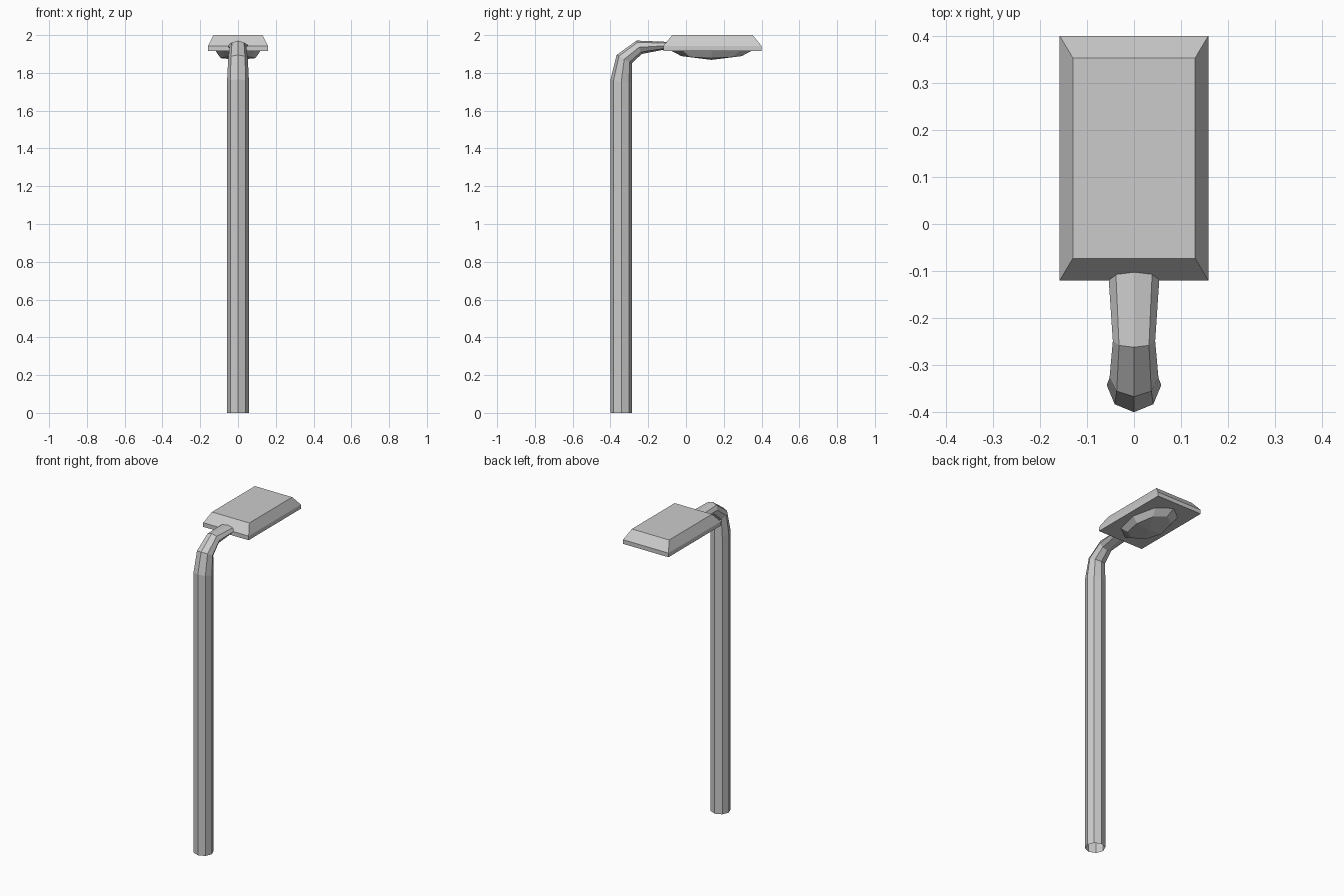
import bpy
from math import cos, sin, pi

if "Cube" in bpy.data.objects:
    bpy.data.objects.remove(bpy.data.objects["Cube"])


def loft(name, rings, cap_start=False, cap_end=False, tip=None):
    """Skin a list of equal-length vertex rings, optionally capped or closed to a tip."""
    n = len(rings[0])
    verts = [v for r in rings for v in r]
    faces = []
    for k in range(len(rings) - 1):
        a, b = k * n, (k + 1) * n
        for i in range(n):
            j = (i + 1) % n
            faces.append((a + i, a + j, b + j, b + i))
    last = (len(rings) - 1) * n
    if cap_start:
        faces.append(tuple(range(n))[::-1])
    if cap_end:
        faces.append(tuple(range(last, last + n)))
    if tip:
        verts.append(tip)
        faces += [(last + i, last + (i + 1) % n, len(verts) - 1) for i in range(n)]
    mesh = bpy.data.meshes.new(name)
    mesh.from_pydata(verts, [], faces)
    mesh.update()
    obj = bpy.data.objects.new(name, mesh)
    bpy.context.collection.objects.link(obj)
    return obj


def pole_ring(outer, inner, rx):
    """Octagon spanning the outer and inner (y, z) points, rx wide in x."""
    cy, cz = (outer[0] + inner[0]) / 2, (outer[1] + inner[1]) / 2
    hy, hz = (outer[0] - inner[0]) / 2, (outer[1] - inner[1]) / 2
    ring = []
    for i in range(8):
        c, s = cos(i * pi / 4), sin(i * pi / 4)
        ring.append((rx * s, cy + hy * c, cz + hz * c))
    return ring[::1]


# Pole bending over into the arm (open at the ground)
pole_path = [
    ((-0.40, 0.0), (-0.285, 0.0), 0.058),
    ((-0.40, 1.765), (-0.285, 1.745), 0.058),
    ((-0.367, 1.895), (-0.287, 1.85), 0.052),
    ((-0.262, 1.971), (-0.235, 1.90), 0.045),
    ((-0.095, 1.964), (-0.105, 1.925), 0.055),
]
loft("pole", [pole_ring(*p) for p in pole_path])


# Lamp head: thin rim with a bevelled top
def rect(hx, y0, y1, z):
    return [(-hx, y0, z), (hx, y0, z), (hx, y1, z), (-hx, y1, z)]


loft("lamp_head", [rect(0.158, -0.12, 0.40, 1.917),
                   rect(0.158, -0.12, 0.40, 1.943),
                   rect(0.13, -0.073, 0.353, 2.0)], True, True)


# Faceted lens bulging below the head
def lens_ring(rx, ry, z_side, z_end):
    ring = []
    for i in range(8):
        c, s = cos(i * pi / 4), -sin(i * pi / 4)
        ring.append((rx * c, 0.135 + ry * s, z_side + (z_end - z_side) * s * s))
    return ring


loft("lens", [lens_ring(0.12, 0.215, 1.918, 1.918),
              lens_ring(0.092, 0.16, 1.878, 1.889)], tip=(0, 0.135, 1.869))
